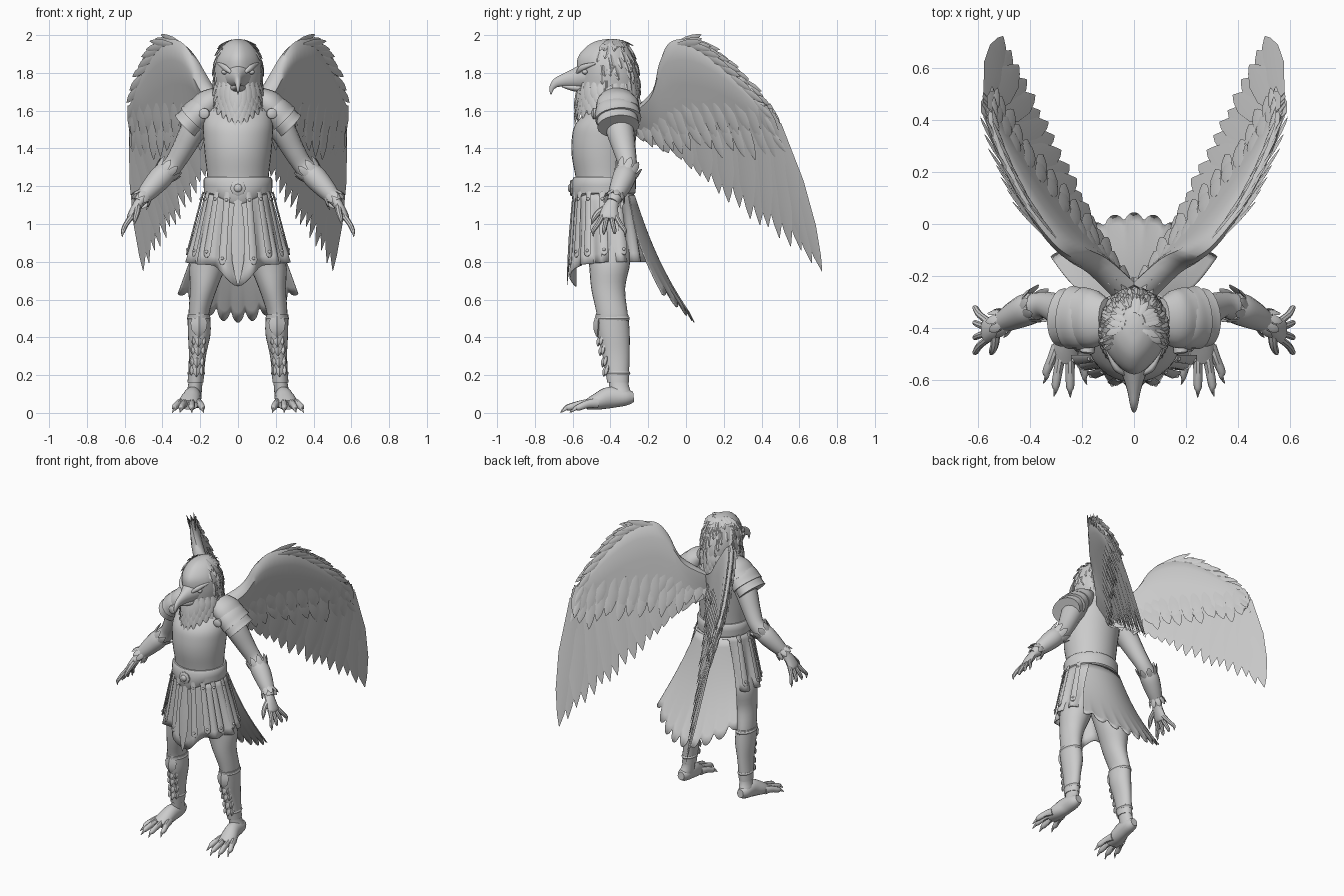
import bpy, bmesh, math, random
from mathutils import Vector as V

random.seed(4)
if "Cube" in bpy.data.objects:
    bpy.data.objects.remove(bpy.data.objects["Cube"])

grey = bpy.data.materials.new("plain grey")
grey.use_nodes = True
grey.diffuse_color = (0.6, 0.6, 0.6, 1)
grey.node_tree.nodes["Principled BSDF"].inputs["Base Color"].default_value = (0.6, 0.6, 0.6, 1)
TAU = math.tau


def finish(name, bm, mirror=False, solid=0):
    bmesh.ops.recalc_face_normals(bm, faces=bm.faces)
    me = bpy.data.meshes.new(name)
    bm.to_mesh(me)
    bm.free()
    me.shade_smooth()
    me.set_sharp_from_angle(angle=math.radians(40))
    me.materials.append(grey)
    ob = bpy.data.objects.new(name, me)
    bpy.context.collection.objects.link(ob)
    if solid:
        ob.modifiers.new("thickness", 'SOLIDIFY').thickness = solid
    if mirror:
        ob.modifiers.new("mirror", 'MIRROR').use_mirror_merge = False


def smooth(rows, steps=4):
    """Catmull-Rom through rows of numbers."""
    rows = [V(r) for r in rows]
    out = []
    for i in range(len(rows) - 1):
        a, b, c, d = rows[max(i - 1, 0)], rows[i], rows[i + 1], rows[min(i + 2, len(rows) - 1)]
        for k in range(steps):
            t = k / steps
            out.append(b + (c - a) * (t / 2) + (a * 2 - b * 5 + c * 4 - d) * (t * t / 2)
                       + (b * 3 - a - c * 3 + d) * (t ** 3 / 2))
    return out + [rows[-1]]


def along(pts, t):
    f = min(max(t, 0), 0.9999) * (len(pts) - 1)
    i = int(f)
    return V(pts[i]).lerp(V(pts[i + 1]), f - i)


def skin(bm, rings, caps=True, closed=True):
    rings = [[bm.verts.new(p) for p in r] for r in rings]
    n = len(rings[0])
    for a, b in zip(rings, rings[1:]):
        for j in range(n if closed else n - 1):
            k = (j + 1) % n
            bm.faces.new((a[j], a[k], b[k], b[j]))
    if caps:
        bm.faces.new(rings[0])
        bm.faces.new(rings[-1])


def ring_point(r, ang, taper=0):
    c, s = math.cos(ang), math.sin(ang)
    return V((r[0] + r[3] * c * (1 - taper * max(0, -s) ** 2), r[1] + r[4] * s, r[2]))


def body(name, rows, mirror=False, taper=0, n=24):
    """Loft of level ellipses (x, y, z, rx, ry)."""
    bm = bmesh.new()
    skin(bm, [[ring_point(r, TAU * j / n, taper) for j in range(n)] for r in smooth(rows)])
    finish(name, bm, mirror)


def add_tube(bm, rows, ref=(0, 1, 0), n=12, steps=4):
    """Loft of ellipses square to a path (x, y, z, r_ref, r_side)."""
    rows = smooth(rows, steps)
    rings = []
    for i, r in enumerate(rows):
        t = V(rows[min(i + 1, len(rows) - 1)][:3]) - V(rows[max(i - 1, 0)][:3])
        t.normalize()
        u = (V(ref) - t * t.dot(V(ref))).normalized()
        w = t.cross(u)
        rings.append([V(r[:3]) + u * (r[3] * math.cos(TAU * j / n)) + w * (r[4] * math.sin(TAU * j / n))
                      for j in range(n)])
    skin(bm, rings)


def tube(name, rows, ref=(0, 1, 0), mirror=False, n=16, steps=4):
    bm = bmesh.new()
    add_tube(bm, rows, ref, n, steps)
    finish(name, bm, mirror)


def feather(bm, root, tip, width, normal, thick=0.006):
    """Pointed ridged blade."""
    root, tip, nrm = V(root), V(tip), V(normal).normalized()
    side = (tip - root).cross(nrm).normalized() * width / 2
    rings = []
    for t, w in ((0, 0.5), (0.4, 1), (0.7, 0.85), (0.9, 0.4), (1, 0.03)):
        c = root.lerp(tip, t)
        rings.append([c - side * w, c + nrm * thick * w, c + side * w, c - nrm * thick * w])
    skin(bm, rings)


def ball(name, loc, scale, mirror=False):
    bm = bmesh.new()
    bmesh.ops.create_uvsphere(bm, u_segments=16, v_segments=10, radius=1)
    for v in bm.verts:
        v.co = V(loc) + V([a * b for a, b in zip(v.co, scale)])
    finish(name, bm, mirror)


# Head, beak and face
head = [(0, -.41, 1.54, .10, .13), (0, -.41, 1.64, .125, .155), (0, -.41, 1.72, .122, .16),
        (0, -.415, 1.80, .128, .16), (0, -.425, 1.88, .115, .148), (0, -.415, 1.94, .083, .11),
        (0, -.40, 1.97, .045, .07), (0, -.395, 1.98, .01, .015)]
body("head", head, taper=.35)
tube("upper_beak", [(0, -.50, 1.785, .085, .085), (0, -.58, 1.772, .046, .056), (0, -.64, 1.762, .026, .036),
                    (0, -.685, 1.748, .017, .025), (0, -.71, 1.72, .01, .014), (0, -.715, 1.685, .002, .003)], (1, 0, 0))
tube("lower_beak", [(0, -.52, 1.72, .055, .03), (0, -.6, 1.722, .028, .018), (0, -.655, 1.732, .01, .008)], (1, 0, 0))
tube("brow", [(.035, -.575, 1.80, .008, .008), (.07, -.55, 1.828, .016, .012), (.105, -.48, 1.85, .006, .006)],
     (0, 0, 1), True)
ball("eye", (.072, -.535, 1.805), (.016, .016, .013), True)

bm = bmesh.new()
rows = smooth(head)
for i in range(130):  # small plumes on crown, back and cheeks
    k = random.randint(8, len(rows) - 4)
    ang = random.uniform(-.35, math.pi + .35)
    p, q = ring_point(rows[k], ang, .35), ring_point(rows[max(k - 3, 0)], ang, .35)
    out = V((math.cos(ang), math.sin(ang), .3))
    q = p + (q - p).normalized() * .065
    feather(bm, p, q + out * .010, .028, out)
finish("head_plumes", bm)

bm = bmesh.new()
for layer in range(4):  # ragged neck ruff, longest in front
    for i in range(24):
        a = TAU * (i + layer / 2) / 24
        front = max(0, -math.sin(a)) ** 4
        h = 1.75 - .03 * layer
        p = ring_point((0, -.41, h, .118, .155), a, .2)
        q = ring_point((0, -.41, h - .08 - .06 * front, .142 + .002 * layer, .165 + .018 * front), a, .2)
        feather(bm, p, q, .045, (math.cos(a), math.sin(a), .2), .008)
finish("neck_ruff", bm)

# Torso and belt
body("cuirass", [(0, -.43, 1.14, .16, .14), (0, -.435, 1.25, .163, .15), (0, -.44, 1.36, .175, .165),
                 (0, -.435, 1.45, .183, .17), (0, -.42, 1.53, .185, .165), (0, -.385, 1.61, .165, .13),
                 (0, -.37, 1.67, .10, .10)], n=32)
bm = bmesh.new()
n = 40
rings = []
for off, h in ((0, .0), (.01, .01), (.012, .05), (.012, .08), (.002, .095)):
    ring = []
    for j in range(n):
        a = TAU * j / n
        drop = .05 * max(0, -math.sin(a)) ** 6 * (1 - h / .1)
        ring.append(ring_point((0, -.435, 1.155 + h - drop, .17 + off, .158 + off), a))
    rings.append(ring)
skin(bm, rings)
finish("belt", bm)
tube("buckle", [(0, -.58, 1.19, .042, .042), (0, -.61, 1.19, .042, .042), (0, -.615, 1.19, .034, .034)],
     (1, 0, 0), n=8, steps=1)
ball("buckle_boss", (0, -.612, 1.19), (.022, .014, .022))


# Pleated skirt and hanging strips
def skirt_point(a, t, off=0, pleat=.02):
    front = max(0, -math.sin(a))
    fold = pleat * t * math.cos(11 * a + math.pi / 2)
    hem = .80 - .02 * front - .11 * front ** 20
    return ring_point((0, -.432 + .015 * t, 1.17 + (hem - 1.17) * t,
                       .172 + .09 * t + fold + off, .155 + .035 * t + fold + off), a)


bm = bmesh.new()
skin(bm, [[skirt_point(TAU * j / 88, t / 8) for j in range(88)] for t in range(9)], caps=False)
finish("skirt", bm, solid=.008)
bm = bmesh.new()
studs = bmesh.new()
for deg in (18, 38, 60, 86, 116):
    a = math.radians(deg - 90)
    rows = []
    for t, w in ((0, .016), (.3, .018), (.7, .021), (.84, .021), (.88, .015), (.9, .004)):
        rows.append((*skirt_point(a, t, .012 + .008 * t, 0), .005, w))
    add_tube(bm, rows, (math.cos(a), math.sin(a), 0), 8, 2)
    for t in (.1, .82):
        r = bmesh.ops.create_icosphere(studs, subdivisions=2, radius=.009)
        bmesh.ops.translate(studs, verts=r["verts"], vec=skirt_point(a, t, .015 + .008 * t, 0))
finish("skirt_strips", bm, True)
finish("skirt_studs", studs, True)
bm = bmesh.new()
feather(bm, (0, -.60, 1.13), (0, -.63, .67), .075, (0, -1, 0), .008)
finish("front_flap", bm)

# Scalloped tail cape
bm = bmesh.new()
rings = []
for i in range(13):
    t = i / 12
    ring = []
    for j in range(73):
        s = j / 36 - 1
        lobe = 1 - .12 * (1 - abs(math.cos(s * math.pi * 4)) ** .6) * t ** 3
        low = V((.32 * s, .045 - .17 * s * s, .48 + .15 * s * s))
        top = V((.13 * s, -.27 - .03 * s * s, 1.15))
        p = top.lerp(low, t * lobe)
        p.y -= .03 * math.sin(math.pi * t)
        ring.append(p)
    rings.append(ring)
skin(bm, rings, False, False)
finish("tail_cape", bm, solid=.005)

# Legs, greaves and clawed feet
leg = [(.11, -.42, .95, .09, .12), (.155, -.405, .80, .10, .11), (.182, -.412, .66, .072, .09),
       (.208, -.39, .52, .054, .082), (.205, -.38, .42, .055, .08), (.215, -.367, .30, .040, .066),
       (.225, -.357, .16, .037, .052), (.235, -.345, .10, .042, .058), (.235, -.345, .06, .036, .05)]
body("leg", leg, True)
body("greave", [(x, y - .003, z, rx + .005, ry + .005) for x, y, z, rx, ry in leg[3:7]], True)
bm = bmesh.new()
for z, i, f in ((.50, 3, .2), (.21, 5, .65)):
    c = V(leg[i]).lerp(V(leg[i + 1]), f)
    add_tube(bm, [(c[0], c[1], z + dz, c[3] + g, c[4] + g) for dz, g in ((-.01, .004), (0, .009), (.01, .004))],
             (1, 0, 0), 20, 2)
finish("greave_bands", bm, True)
bm = bmesh.new()
feather(bm, (.207, -.462, .53), (.207, -.47, .40), .09, (0, -1, 0), .025)
for z, i, f in ((.39, 4, .3), (.34, 4, .7), (.28, 5, .2), (.23, 5, .5)):
    c = V(leg[i]).lerp(V(leg[i + 1]), f)
    for dx, size in ((-.028, .8), (0, 1), (.028, .8)):
        y = c[1] - c[4] * (1 - abs(dx) * 6) - .002
        feather(bm, (c[0] + dx, y, z + .02), (c[0] + dx, y - .012, z - .04 * size), .034 * size, (dx * 15, -1, 0), .014)
finish("greave_scales", bm, True)
bm = bmesh.new()
add_tube(bm, [(.235, -.278, .085, .025, .028), (.237, -.32, .082, .043, .045), (.242, -.40, .082, .048, .058),
              (.255, -.47, .06, .056, .045), (.262, -.53, .042, .05, .026)], (1, 0, 0), 14)
for bx, x, y in ((.215, .19, -.57), (.245, .245, -.62), (.275, .30, -.615), (.295, .335, -.565)):
    add_tube(bm, [(bx, -.47, .052, .022, .028), (bx * .5 + x * .5, (y - .47) / 2, .048, .018, .022),
                  (x, y, .03, .016, .018), (x, y - .02, .024, .009, .011),
                  (x + (x - .25) * .15, y - .045, .002, .002, .002)], (1, 0, 0), 10)
finish("foot", bm, True)

# Arms, bracers and hands
tube("arm", [(.17, -.37, 1.60, .08, .08), (.235, -.35, 1.50, .075, .07), (.295, -.325, 1.39, .06, .058),
             (.345, -.31, 1.31, .05, .052), (.405, -.325, 1.25, .055, .055), (.47, -.355, 1.18, .046, .046),
             (.525, -.39, 1.115, .032, .03)], mirror=True)
tube("bracer", [(.375, -.318, 1.28, .056, .056), (.41, -.328, 1.245, .062, .062), (.46, -.352, 1.19, .054, .054),
                (.505, -.376, 1.14, .041, .041)], mirror=True)
bm = bmesh.new()
axis = V((.13, -.06, -.14)).normalized()
u = V((0, 1, 0)) - axis * axis.y
u.normalize()
w = axis.cross(u)
for i in range(9):  # plumes flaring from both bracer ends
    d = u * math.cos(TAU * i / 9) + w * math.sin(TAU * i / 9)
    a, b = V((.40, -.325, 1.255)), V((.49, -.368, 1.155))
    feather(bm, a + d * .053, a + d * .074 - axis * .075, .04, d)
    feather(bm, b + d * .042, b + d * .058 + axis * .055, .035, d)
finish("bracer_plumes", bm, True)
bm = bmesh.new()
add_tube(bm, [(.515, -.383, 1.125, .03, .026), (.54, -.40, 1.085, .042, .026), (.565, -.408, 1.04, .05, .022),
              (.572, -.41, 1.025, .045, .016)])
for i, dy in enumerate((-.042, -.014, .014, .042)):  # fingers with claws
    y = -.407 + dy * 2
    add_tube(bm, [(.56, -.407 + dy * .8, 1.045, .014, .016), (.592, -.407 + dy * 1.4, 1.0, .013, .014),
                  (.608, y, .965, .011, .012), (.612, y, .95, .006, .007),
                  (.612, y, .93 + .012 * (i % 3), .001, .001)], n=8)
add_tube(bm, [(.53, -.42, 1.09, .018, .018), (.535, -.465, 1.06, .016, .016), (.545, -.49, 1.025, .012, .012),
              (.55, -.502, .995, .001, .001)], (1, 0, 0), 8)
finish("hand", bm, True)

# Layered shoulder plates
for k, (x, z, ry, rz) in enumerate(((.15, 1.645, .115, .078), (.19, 1.605, .12, .084), (.225, 1.568, .11, .08))):
    tube("shoulder_plate_%d" % (k + 1),
         [(x - .045, -.365, z + .04, ry * .7, rz * .6), (x, -.365, z, ry * .95, rz * .95),
          (x + .035, -.36, z - .035, ry, rz), (x + .05, -.358, z - .05, ry * 1.02, rz * 1.03)], mirror=True, n=20)
tube("shoulder_disc", [(.175, -.44, 1.585, .028, .028), (.18, -.492, 1.585, .028, .028),
                       (.181, -.498, 1.585, .018, .018)], (1, 0, 0), True, steps=1)

# Wings lie on a slanted sheet that curls in at the outer edge: y, z and a distance off it
face = V((1, -.78, -.35)).normalized()


def wing(p, off=0):
    curl = 1.2 * max(0, p[0] - .3) ** 2 * max(0, p[1] - .75)
    return V((.15 + .35 * (p[1] - 1.35) + .78 * p[0] - curl, p[0], p[1])) + face * off


lead = smooth([(-.26, 1.62), (-.16, 1.73), (-.13, 1.88), (-.08, 1.965), (.03, 1.975), (.15, 1.905),
               (.29, 1.78), (.42, 1.63), (.50, 1.46)])
under = smooth([(-.26, 1.48), (-.17, 1.47), (-.08, 1.47), (0, 1.47), (.1, 1.46), (.2, 1.46),
                (.3, 1.46), (.4, 1.46), (.47, 1.44)])
bm = bmesh.new()
rings = []
for i, (a, b) in enumerate(zip(lead, under)):
    thick = .052 * (1 - .75 * i / len(lead))
    prof = [(0, 0), (.06, .6), (.2, 1), (.45, .8), (.75, .4), (1, .1)]
    rings.append([wing(a.lerp(b, t), h * thick) for t, h in prof]
                 + [wing(a.lerp(b, t), -h * thick) for t, h in reversed(prof[1:])])
skin(bm, rings)
finish("wing_arm", bm, True)

bm = bmesh.new()
tips = [(-.16, 1.42), (0, 1.32), (.1, 1.23), (.22, 1.12), (.35, 1.02), (.46, .95), (.60, .85), (.72, .75)]
roots = [(-.24, 1.56), (-.05, 1.62), (.15, 1.66), (.33, 1.67), (.43, 1.62), (.48, 1.53)]
for i in range(17):  # long flight feathers, overlapping into one sheet
    t = i / 16
    root, tip = along(roots, t), along(tips, t)
    tip = root.lerp(tip, 1 - .03 * (i % 3 == 2))
    feather(bm, wing(root, .003 * (i % 2)), wing(tip, .003 * (i % 2)), .125, face, .005)
finish("flight_feathers", bm, True)

bm = bmesh.new()
for sgn in (1, -1):
    for row in range(2):  # ragged coverts on both faces
        for i in range(14):
            c = along(under, (i + row / 2) / 14) + V((0, .085 * row))
            feather(bm, wing(c + V((-.03, .10)), sgn * (.010 + .006 * row)),
                    wing(c + V((.045, -random.uniform(.04, .12))), sgn * .014), .066, face)
finish("covert_feathers", bm, True)
bm = bmesh.new()
for i in range(30):  # feathers breaking the outer edge
    t = .40 + .58 * i / 30
    a, b = along(lead, t), along(lead, t + .1)
    d = (b - a).normalized() if t < .88 else V((.36, -.93))
    out = V((-d.y, d.x))
    sgn = (i % 3 - 1) * .016
    feather(bm, wing(a - out * .025, sgn), wing(a + d * .13 + out * random.uniform(0, .022), sgn * 1.6), .04, face)
finish("edge_feathers", bm, True)
